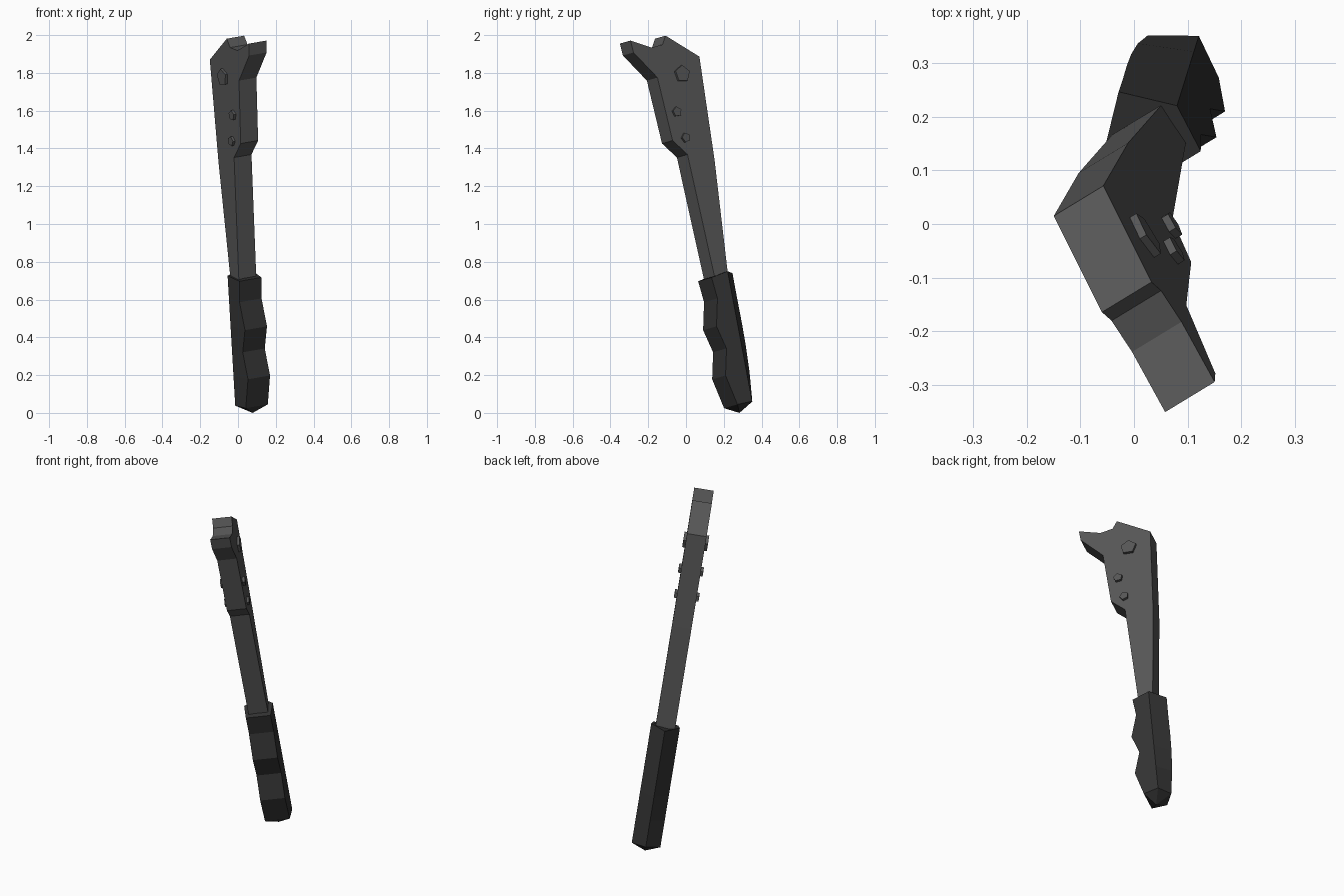
import bpy, bmesh, math
from mathutils import Vector

if "Cube" in bpy.data.objects:
    bpy.data.objects.remove(bpy.data.objects["Cube"])

# The tool is flat and leans in space: N is the sideways axis of its mid-plane
N = Vector((0.845, 0.514, 0.147)).normalized()
OFFSET = 0.211
V = (Vector((0, 0, 1)) - N * N.z).normalized()   # in-plane up
U = N.cross(V) * -1                              # in-plane sideways
if U.y < 0:
    U = -U


def place(y, z, t=0.0):
    """Point on the mid-plane at (y, z), pushed sideways by t."""
    return Vector(((OFFSET - N.y * y - N.z * z) / N.x, y, z)) + N * t


def material(name, value):
    m = bpy.data.materials.new(name)
    m.diffuse_color = (value, value, value, 1)
    m.use_nodes = True
    m.node_tree.nodes["Principled BSDF"].inputs["Base Color"].default_value = m.diffuse_color
    return m


steel = material("dark_steel", 0.095)
rubber = material("black_rubber", 0.034)


def loft(name, rings, mat, apex=None):
    """Skin a list of closed rings, with flat ends or a pointed last end."""
    bm = bmesh.new()
    rows = [[bm.verts.new(p) for p in ring] for ring in rings]
    n = len(rows[0])
    for a, b in zip(rows, rows[1:]):
        for i in range(n):
            j = (i + 1) % n
            bm.faces.new((a[i], a[j], b[j], b[i]))
    bm.faces.new(rows[0][::-1])
    if apex is None:
        bm.faces.new(rows[-1])
    else:
        tip = bm.verts.new(apex)
        for i in range(n):
            bm.faces.new((rows[-1][i], rows[-1][(i + 1) % n], tip))
    bmesh.ops.recalc_face_normals(bm, faces=bm.faces)
    me = bpy.data.meshes.new(name)
    bm.to_mesh(me)
    bm.free()
    me.materials.append(mat)
    ob = bpy.data.objects.new(name, me)
    bpy.context.collection.objects.link(ob)
    return ob


# Blade plate with hooked beak
outline = [(-0.322, 1.963), (-0.306, 1.90), (-0.179, 1.767), (-0.099, 1.434),
           (-0.020, 1.36), (0.123, 0.715), (0.145, 0.62), (0.205, 0.62),
           (0.192, 0.742), (0.123, 1.332), (0.043, 1.878), (-0.136, 1.989),
           (-0.152, 1.942), (-0.21, 1.926)]
loft("blade", [[place(y, z, t) for y, z in outline] for t in (-0.0545, 0.0545)], steel)

# Grip: five-sided section with finger waves in front and a ridge behind
front = [(0.100, 0.707), (0.131, 0.596), (0.126, 0.448),
         (0.179, 0.331), (0.174, 0.188), (0.237, 0.035)]
ridge = [(0.246, 0.74), (0.268, 0.62), (0.295, 0.48),
         (0.316, 0.36), (0.336, 0.22), (0.351, 0.06)]
side_z = [0.738, 0.62, 0.47, 0.35, 0.205, 0.05]
rings = []
for f, r, z in zip(front, ridge, side_z):
    y = 0.179 + 0.13 * (0.738 - z) / 0.688
    rings.append([place(*f, -0.069), place(*f, 0.069), place(y, z, 0.08),
                  place(*r), place(y, z, -0.08)])
loft("grip", rings, rubber, apex=place(0.283, 0.0))

# Five-sided bolts through the blade, showing on both sides
bolts = [("pivot_bolt", -0.052, 1.786, 0.046, 90),
         ("upper_bolt", -0.080, 1.585, 0.027, 170),
         ("lower_bolt", -0.033, 1.448, 0.026, 110)]
for name, y, z, r, turn in bolts:
    angles = [math.radians(turn + 72 * k) for k in range(5)]
    loft(name, [[place(y, z, t) + U * r * math.cos(a) + V * r * math.sin(a)
                 for a in angles] for t in (-0.069, 0.069)], steel)
